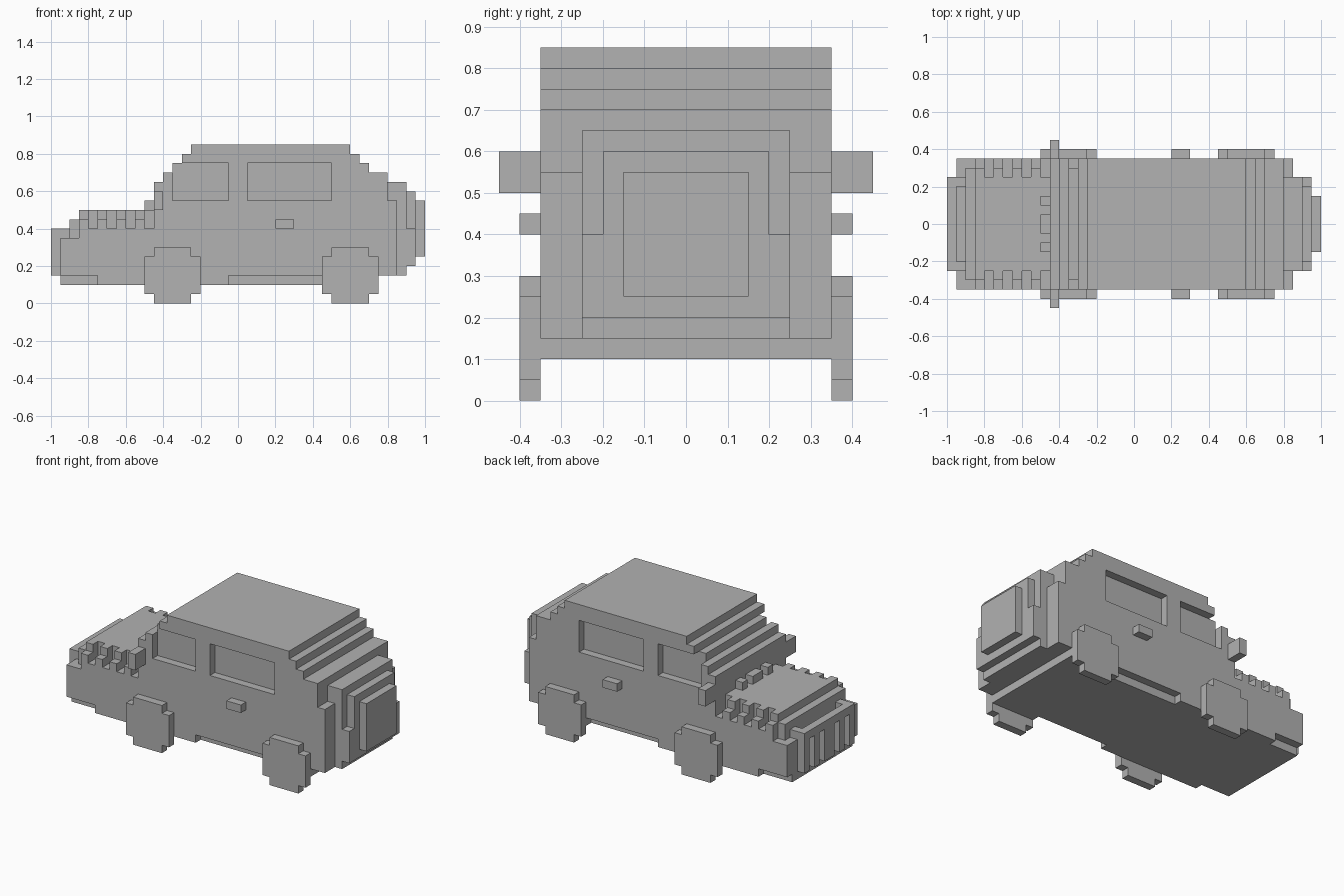
import bpy, bmesh
from mathutils import Vector

U = 0.05  # size of one block

cube = bpy.data.objects.get("Cube")
if cube:
    bpy.data.objects.remove(cube, do_unlink=True)

GREY = (0.445, 0.445, 0.445, 1)
grey = bpy.data.materials.new("plain grey")
grey.diffuse_color = GREY
grey.use_nodes = True
grey.node_tree.nodes["Principled BSDF"].inputs["Base Color"].default_value = GREY


def finish(name, bm):
    bmesh.ops.recalc_face_normals(bm, faces=bm.faces)
    mesh = bpy.data.meshes.new(name)
    bm.to_mesh(mesh)
    bm.free()
    mesh.materials.append(grey)
    obj = bpy.data.objects.new(name, mesh)
    bpy.context.collection.objects.link(obj)
    return obj


def blocks(name, *boxes):
    """Boxes given in block units as (x0, x1, y0, y1, z0, z1)."""
    bm = bmesh.new()
    for x0, x1, y0, y1, z0, z1 in boxes:
        for v in bmesh.ops.create_cube(bm, size=1)["verts"]:
            v.co = Vector((x1 if v.co.x > 0 else x0,
                           y1 if v.co.y > 0 else y0,
                           z1 if v.co.z > 0 else z0)) * U
    return finish(name, bm)


def both(x0, x1, y0, y1, z0, z1):
    """A box and its mirror image across the middle of the car."""
    return [(x0, x1, y0, y1, z0, z1), (x0, x1, -y1, -y0, z0, z1)]


def extrude_profile(name, points, half):
    bm = bmesh.new()
    face = bm.faces.new([bm.verts.new((x * U, -half * U, z * U)) for x, z in points])
    moved = bmesh.ops.extrude_face_region(bm, geom=[face])["geom"]
    bmesh.ops.translate(bm, vec=(0, 2 * half * U, 0),
                        verts=[g for g in moved if isinstance(g, bmesh.types.BMVert)])
    return finish(name, bm)


# Stepped body shell
roof_front = [p for i in range(4) for p in ((-5 - i, 17 - i), (-5 - i, 16 - i))]
body = extrude_profile("body", [
    (-19, 2), (15, 2), (15, 3), (17, 3), (17, 11), (16, 11), (16, 14),
    (14, 14), (14, 15), (13, 15), (13, 16), (12, 16), (12, 17),
    *roof_front, (-9, 13), (-9, 8), (-17, 8), (-17, 7), (-19, 7)], 7)

# Recessed side windows and sill notches
cutter = blocks("recess_cutter",
                *both(-7, -1, 6, 8, 11, 15), *both(1, 10, 6, 8, 11, 15),
                *both(-20, -15, 6, 8, 1, 3), *both(-1, 9, 6, 8, 1, 3))
cutter.hide_render = True
mod = body.modifiers.new("recesses", "BOOLEAN")
mod.operation, mod.solver, mod.object = "DIFFERENCE", "EXACT", cutter
bpy.context.view_layer.objects.active = body
bpy.ops.object.modifier_apply(modifier=mod.name)
bpy.data.objects.remove(cutter, do_unlink=True)

# Hood with side vents
blocks("hood", (-17, -9, -5, 5, 8, 10), (-18, -17, -6, 6, 7, 9))
vents = []
for x in range(-17, -10, 2):
    vents += both(x, x + 1, 5, 6, 8, 10) + both(x, x + 1, 6, 7, 8, 9)
blocks("hood_vents", *vents)
blocks("windshield_nozzles", (-10, -9, -1, 1, 10, 11), *both(-10, -9, 2, 3, 10, 11))

# Nose and grille
blocks("grille_rail", (-20, -19, -5, 5, 7, 8), *both(-19, -18, 4, 5, 7, 8))
blocks("grille_bars", (-20, -19, -1, 1, 3, 7),
       *both(-20, -19, 2, 3, 3, 7), *both(-20, -19, 4, 5, 3, 7))

# Tailgate and spare wheel
blocks("tailgate", (16, 18, -5, 5, 3, 13))
blocks("tailgate_panel", (18, 19, -4, 4, 4, 12), *both(18, 19, 4, 5, 4, 8))
blocks("spare_wheel", (19, 20, -3, 3, 5, 11))

# Wheels, mirrors and door handles
for name, x in (("front_wheels", -10), ("rear_wheels", 9)):
    blocks(name, *both(x + 1, x + 5, 7, 8, 0, 6),
           *both(x, x + 1, 7, 8, 1, 5), *both(x + 5, x + 6, 7, 8, 1, 5))
blocks("side_mirrors", *both(-9, -8, 7, 9, 10, 12))
blocks("door_handles", *both(4, 6, 7, 8, 8, 9))
